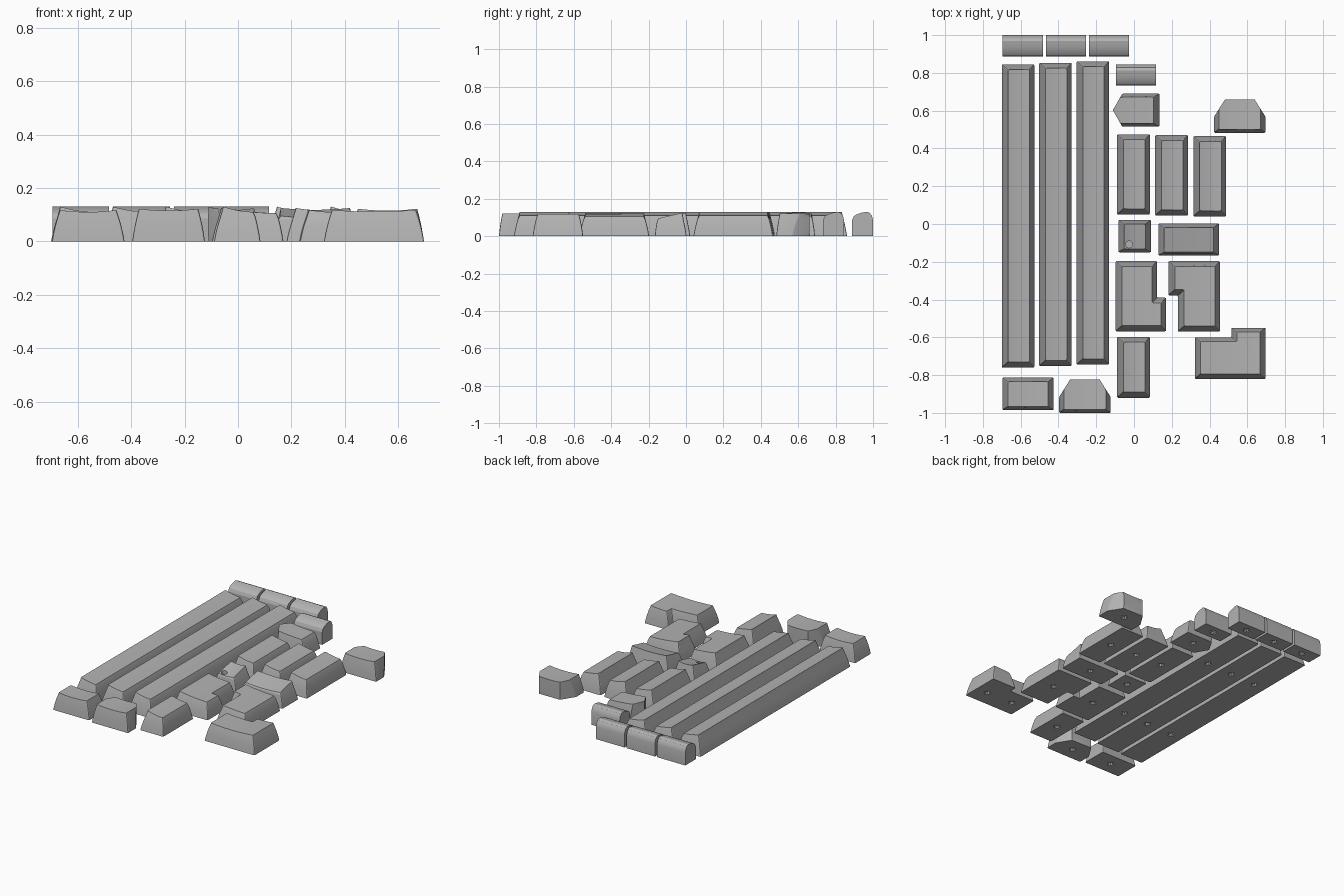
import bpy, bmesh, math
from mathutils import Vector

old = bpy.data.objects.get("Cube")
if old:
    bpy.data.objects.remove(old, do_unlink=True)

grey = bpy.data.materials.new("plain_grey")
grey.use_nodes = True
GREY = (0.45, 0.45, 0.45, 1)
grey.diffuse_color = GREY
grey.node_tree.nodes["Principled BSDF"].inputs["Base Color"].default_value = GREY


def rect(x0, x1, y0, y1):
    return [(x0, y0), (x1, y0), (x1, y1), (x0, y1)]


def shrink(outline, insets, t):
    """Move each outline edge inward; slanted edges stay upright."""
    left, right, front, back = insets
    pts = [Vector(p) for p in outline]
    lines = []
    for i, p in enumerate(pts):
        d = (pts[(i + 1) % len(pts)] - p).normalized()
        n = Vector((d.y, -d.x))
        if abs(n.x) > 0.99:
            amount = right if n.x > 0 else left
        elif abs(n.y) > 0.99:
            amount = back if n.y > 0 else front
        else:
            amount = 0
        lines.append((p - n * amount * t, d))
    ring = []
    for i, (q, e) in enumerate(lines):
        p, d = lines[i - 1]
        s = (q - p).cross(e) / d.cross(e)
        ring.append(p + d * s)
    return ring


def to_object(bm, name):
    bmesh.ops.recalc_face_normals(bm, faces=bm.faces)
    mesh = bpy.data.meshes.new(name)
    bm.to_mesh(mesh)
    bm.free()
    mesh.materials.append(grey)
    ob = bpy.data.objects.new(name, mesh)
    bpy.context.collection.objects.link(ob)
    return ob


def cut(ob, cutter_bm):
    """Subtract a cutter and drop it."""
    cutter = to_object(cutter_bm, "cutter")
    cutter.hide_render = True
    mod = ob.modifiers.new("cut", "BOOLEAN")
    mod.operation = "DIFFERENCE"
    mod.solver = "EXACT"
    mod.object = cutter
    bpy.context.view_layer.objects.active = ob
    bpy.ops.object.modifier_apply(modifier=mod.name)
    bpy.data.objects.remove(cutter, do_unlink=True)


def finish(ob, sockets):
    """Cross-shaped sockets underneath, then smooth shading with sharp edges."""
    a, b = 0.024, 0.008
    cross = [(a, -b), (a, b), (b, b), (b, a), (-b, a), (-b, b),
             (-a, b), (-a, -b), (-b, -b), (-b, -a), (b, -a), (b, -b)]
    for cx, cy in sockets:
        bm = bmesh.new()
        face = bm.faces.new([bm.verts.new((cx + x, cy + y, -0.02)) for x, y in cross])
        ext = bmesh.ops.extrude_face_region(bm, geom=[face])["geom"]
        bmesh.ops.translate(bm, verts=[v for v in ext if isinstance(v, bmesh.types.BMVert)],
                            vec=(0, 0, 0.065))
        cut(ob, bm)
    ob.data.shade_smooth()
    ob.data.set_sharp_from_angle(angle=math.radians(20))


def keycap(name, outline, insets, height, slope=(0, 0), dish=0.007, sockets=None):
    """Tapered cap with bulging sides and a dished, tilted top."""
    bm = bmesh.new()
    steps = 4
    rings = []
    for k in range(steps + 1):
        t = k / steps
        ring = shrink(outline, insets, 0.6 * t + 0.4 * t * t)
        rings.append([bm.verts.new((p.x, p.y, t * height)) for p in ring])
    for low, high in zip(rings, rings[1:]):
        for i in range(len(low)):
            j = (i + 1) % len(low)
            bm.faces.new((low[i], low[j], high[j], high[i]))
    bm.faces.new(rings[0][::-1])
    bm.faces.new(rings[-1])

    # slightly rounded corners
    corners = [bm.edges.get((low[i], high[i])) for low, high in zip(rings, rings[1:])
               for i in range(len(low))]
    bmesh.ops.bevel(bm, geom=corners, offset=0.006, segments=2, profile=0.5, affect="EDGES")

    # strips across the top carry the dish
    bm.normal_update()
    xs = [v.x for v in rings_extent(bm, height)]
    ys = [v.y for v in rings_extent(bm, height)]
    cx, cy = (min(xs) + max(xs)) / 2, (min(ys) + max(ys)) / 2
    hx, hy = (max(xs) - min(xs)) / 2, (max(ys) - min(ys)) / 2
    for u in (-0.6, -0.3, 0, 0.3, 0.6):
        faces = [f for f in bm.faces if f.normal.z > 0.9]
        geom = faces + list({e for f in faces for e in f.edges}) \
            + list({v for f in faces for v in f.verts})
        bmesh.ops.bisect_plane(bm, geom=geom, dist=1e-5,
                               plane_co=(cx + u * hx, 0, 0), plane_no=(1, 0, 0))
    for v in bm.verts:
        if v.co.z > height - 1e-4:
            ux, uy = (v.co.x - cx) / hx, (v.co.y - cy) / hy
            v.co.z += slope[0] * ux + slope[1] * uy - dish * (1 - ux * ux)
    ob = to_object(bm, name)
    if sockets is None:
        bx, by = [p[0] for p in outline], [p[1] for p in outline]
        sockets = [((min(bx) + max(bx)) / 2, (min(by) + max(by)) / 2)]
    finish(ob, sockets)
    return ob


def rings_extent(bm, height):
    return [v.co for v in bm.verts if v.co.z > height - 1e-4]


def dome_key(name, x0, y0, width=0.212):
    """Short bar with an arched top."""
    profile = [(0, 0), (0, 0.085), (0.008, 0.105), (0.022, 0.115), (0.05, 0.125), (0.08, 0.13),
               (0.095, 0.124), (0.106, 0.108), (0.112, 0.085), (0.112, 0)]
    bm = bmesh.new()
    face = bm.faces.new([bm.verts.new((x0, y0 + y, z)) for y, z in profile])
    ext = bmesh.ops.extrude_face_region(bm, geom=[face])["geom"]
    bmesh.ops.translate(bm, verts=[v for v in ext if isinstance(v, bmesh.types.BMVert)],
                        vec=(width, 0, 0))
    finish(to_object(bm, name), [(x0 + width / 2, y0 + 0.056)])


UPRIGHT = (0.03, 0.03, 0.018, 0.022)   # left, right, front, back insets
TURNED = (0.034, 0.026, 0.03, 0.028)
TILT = (-0.01, 0)

# long bars
for i in range(3):
    x, y = -0.70 + 0.198 * i, -0.76 + 0.008 * i
    keycap(f"long_bar_{i + 1}", rect(x, x + 0.172, y, y + 1.605), TURNED, 0.12, TILT, 0.003,
           [(x + 0.086, y + 0.39), (x + 0.086, y + 1.21)])

# arched keys
for i in range(3):
    dome_key(f"arched_key_{i + 1}", -0.695 + 0.228 * i, 0.888)
dome_key("arched_key_4", -0.095, 0.733)

# tall keys
for i in range(3):
    x, y = -0.09 + 0.202 * i, 0.05 - 0.005 * i
    keycap(f"tall_key_{i + 1}", rect(x, x + 0.174, y, y + 0.425), TURNED, 0.12, TILT, 0.004)
keycap("tall_key_front", rect(-0.09, 0.084, -0.92, -0.598), TURNED, 0.12, TILT, 0.004)

# wide keys
keycap("wide_key_front", rect(-0.697, -0.425, -0.985, -0.813), UPRIGHT, 0.117)
keycap("wide_key_middle", rect(0.13, 0.45, -0.167, 0.003), UPRIGHT, 0.11, (0, 0.015))

# small square key with a round light hole
square = keycap("square_key", rect(-0.082, 0.09, -0.15, 0.022), UPRIGHT, 0.11, (0, 0.015))
hole = bmesh.new()
bmesh.ops.create_cone(hole, cap_ends=True, segments=24, radius1=0.018, radius2=0.018, depth=0.1)
bmesh.ops.translate(hole, verts=hole.verts, vec=(-0.026, -0.108, 0.12))
cut(square, hole)

# pointed key and clipped keys
keycap("pointed_key", [(-0.062, 0.515), (0.135, 0.515), (0.135, 0.69), (-0.062, 0.69),
                       (-0.112, 0.603)], (0, 0.032, 0.018, 0.018), 0.118, TILT, 0.004,
       [(0.02, 0.603)])
for name, x, y in (("clipped_key_front", -0.26, -1.0), ("clipped_key_back", 0.56, 0.483)):
    outline = [(x - 0.136, y), (x + 0.136, y), (x + 0.136, y + 0.085), (x + 0.078, y + 0.177),
               (x - 0.078, y + 0.177), (x - 0.136, y + 0.085)]
    keycap(name, outline, (0.025, 0.025, 0.018, 0), 0.122)

# stepped keys
keycap("stepped_key_left", [(-0.097, -0.568), (0.17, -0.568), (0.17, -0.39), (0.122, -0.39),
                            (0.122, -0.197), (-0.097, -0.197)], TURNED, 0.115, TILT, 0.004,
       [(0.02, -0.38)])
keycap("stepped_key_right", [(0.232, -0.57), (0.455, -0.57), (0.455, -0.197), (0.182, -0.197),
                             (0.182, -0.378), (0.232, -0.378)], TURNED, 0.115, TILT, 0.004,
       [(0.34, -0.38)])
keycap("stepped_key_front", [(0.322, -0.82), (0.697, -0.82), (0.697, -0.55), (0.515, -0.55),
                             (0.515, -0.60), (0.322, -0.60)], (0.03, 0.03, 0.026, 0.022), 0.118,
       sockets=[(0.41, -0.71), (0.61, -0.71)])
